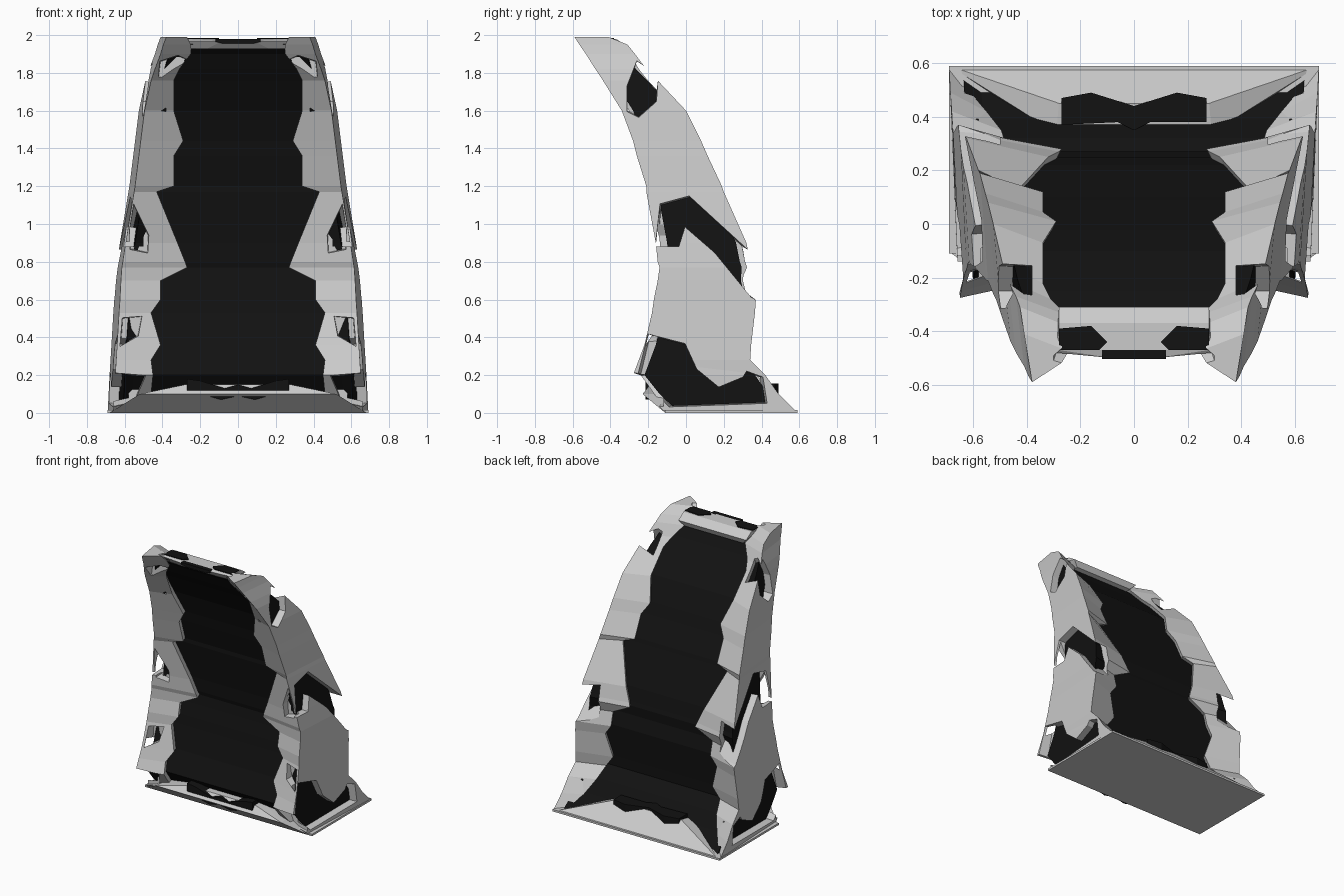
import bpy, bmesh
from mathutils import Vector

if "Cube" in bpy.data.objects:
    bpy.data.objects.remove(bpy.data.objects["Cube"])

black = bpy.data.materials.new("black")
black.diffuse_color = (0.006, 0.006, 0.006, 1)
black.use_nodes = True
black.node_tree.nodes["Principled BSDF"].inputs["Base Color"].default_value = black.diffuse_color


def finish(name, bm, mat=None):
    bmesh.ops.recalc_face_normals(bm, faces=bm.faces)
    me = bpy.data.meshes.new(name)
    bm.to_mesh(me)
    bm.free()
    ob = bpy.data.objects.new(name, me)
    bpy.context.collection.objects.link(ob)
    if mat:
        me.materials.append(mat)
    return ob


def loft(name, rings, mat=None):
    bm = bmesh.new()
    vs = [[bm.verts.new(p) for p in r] for r in rings]
    n = len(vs[0])
    for a, b in zip(vs, vs[1:]):
        for i in range(n):
            j = (i + 1) % n
            bm.faces.new((a[i], a[j], b[j], b[i]))
    bm.faces.new(vs[0][::-1])
    bm.faces.new(vs[-1])
    return finish(name, bm, mat)


def hull(name, pts, mat=None):
    # pts are given for +x and mirrored
    bm = bmesh.new()
    for x, y, z in pts:
        bm.verts.new((x, y, z))
        bm.verts.new((-x, y, z))
    res = bmesh.ops.convex_hull(bm, input=bm.verts)
    junk = [g for g in set(res["geom_interior"]) if isinstance(g, bmesh.types.BMVert)]
    bmesh.ops.delete(bm, geom=junk, context="VERTS")
    return finish(name, bm, mat)


def prism(name, poly, axis, a, b, mat=None, grow=1.0):
    # polygon extruded along an axis from a to b; the b end is scaled by grow
    c = sum((Vector(p) for p in poly), Vector((0, 0))) / len(poly)

    def ring(t, s):
        out = []
        for p in poly:
            q = list(c + (Vector(p) - c) * s)
            q.insert(axis, t)
            out.append(q)
        return out
    return loft(name, [ring(a, 1), ring(b, grow)], mat)


# stations up the frame: z, outer x, front y, back y, inner x
stations = [
    (0.00, .69, -.11, .59, .50), (0.10, .685, -.20, .49, .46),
    (0.20, .68, -.28, .42, .45), (0.28, .675, -.25, .34, .46),
    (0.36, .67, -.22, .345, .41), (0.53, .66, -.18, .365, .46),
    (0.60, .655, -.17, .37, .41), (0.70, .65, -.15, .345, .41),
    (0.77, .645, -.14, .35, .27), (0.80, .64, -.15, .34, .28),
    (0.90, .625, -.16, .32, .32), (1.17, .58, -.21, .20, .43),
    (1.20, .575, -.21, .19, .34), (1.36, .555, -.26, .115, .34),
    (1.44, .545, -.28, .08, .29), (1.60, .525, -.34, 0, .34),
    (1.76, .49, -.44, -.15, .34), (1.82, .47, -.48, -.21, .31),
    (1.90, .44, -.53, -.27, .25), (1.95, .425, -.565, -.31, .25),
    (1.99, .41, -.59, -.41, .27)]

# armoured side pillar, right side
rings = []
for z, xo, yf, yb, xi in stations:
    t = yb - yf
    d1 = min(.05 if z < 1.7 else .08, .4 * t)
    d2 = min(.07, .3 * t)
    xb = xi + max(0, .3 - z) * .45
    rings.append([(xo, yb, z), (xo - .03, yf, z), (xi, yf + d1, z),
                  (xi + .03, yf + min(.13, .45 * t), z),
                  (xb + .03, yb - min(.13, .45 * t), z), (xb, yb - d2, z)])
pillars = loft("side_pillars", rings)

# notches cut in the outer side (y, z) and the front (x, z)
side_notches = [
    ([(-.24, .2), (-.19, .41), (0, .36), (.06, .23), (.17, .14), (.29, .19),
      (.31, .22), (.39, .19), (.41, .06), (-.08, .04)], .58),
    ([(-.15, .88), (-.13, 1.1), (.02, 1.14), (.31, .87), (.40, .78),
      (.40, .59), (.33, .63), (.15, .85), (0, .98), (-.03, .88)], .50),
    ([(-.26, 1.86), (-.15, 1.78), (-.16, 1.65), (-.25, 1.57),
      (-.31, 1.6), (-.31, 1.73)], .38)]
front_notches = [
    ([(.68, .03), (.66, .2), (.50, .19), (.55, .06)], -.12),
    ([(.62, .36), (.61, .5), (.51, .51), (.53, .41)], -.12),
    ([(.57, .87), (.57, .97), (.55, 1.09), (.475, .94), (.48, .85)], -.09),
    ([(.42, 1.78), (.41, 1.86), (.32, 1.89), (.27, 1.87), (.38, 1.77)], -.42)]
cutters = [prism("cutter", p, 0, x, .8, grow=1.14) for p, x in side_notches]
cutters += [prism("cutter", p, 1, y, y - .4, grow=1.4) for p, y in front_notches]
bpy.context.view_layer.objects.active = pillars
for c in cutters:
    c.hide_render = True
    m = pillars.modifiers.new("notch", "BOOLEAN")
    m.operation, m.solver, m.object = "DIFFERENCE", "EXACT", c
    bpy.ops.object.modifier_apply(modifier=m.name)
    bpy.data.objects.remove(c)
pillars.modifiers.new("mirror", "MIRROR").use_mirror_merge = False

# black core: centre panel that also fills the pillars just below the armour
rings = []
for z, xo, yf, yb, xi in stations[:-1]:
    r = min(.1, .4 * (yb - yf))
    xs = min(xo - .12, xi + .1)
    half = [(xs, yf + r), (xo - .08, yf + .06), (xo - .055, yb - .055), (xs, yb - r)]
    z = min(max(z, .015), 1.93)
    rings.append([(x, y, z) for x, y in half] + [(-x, y, z) for x, y in half[::-1]])
loft("core_panel", rings, black)

# base plate with front and back sills
prism("base_plate", [(-.69, -.11), (.69, -.11), (.69, .59), (-.69, .59)], 2, 0, .015)
hull("back_sill", [(.69, .59, 0), (.34, .49, .09), (.28, .45, .14), (.29, .34, .12),
                   (.3, .33, 0)])
hull("front_sill", [(.68, -.11, 0), (.3, -.18, .06), (.28, -.19, .15),
                    (.52, -.23, .1), (.5, -.08, .1), (.28, -.1, .15)])

# black bow-shaped inserts in the sills
prism("front_insert", [(-.27, .18), (-.2, .17), (-.07, .13), (0, .15), (.07, .13),
                       (.2, .17), (.27, .18), (.27, .12), (.09, .07), (0, .09),
                       (-.09, .07), (-.27, .12)], 1, -.1, -.215, black)
prism("back_insert", [(-.27, .37), (-.27, .47), (-.16, .49), (0, .44), (.16, .49),
                      (.27, .47), (.27, .38), (.06, .38), (0, .35), (-.06, .38),
                      (-.27, .37)][:-1], 2, .08, .155, black)

# top crossbar with a black window on each side and a centre slot
hull("top_crossbar", [(.08, -.50, 1.97), (.29, -.48, 1.97), (.24, -.42, 1.89),
                      (.24, -.33, 1.90), (.28, -.31, 1.94), (.28, -.37, 1.98),
                      (.28, -.47, 1.98)])
for s in (-1, 1):
    prism("top_window", [(s * x, y) for x, y in
                         [(.16, -.38), (.28, -.39), (.28, -.47), (.13, -.47), (.1, -.44)]],
          2, 1.95, 1.986, black)
prism("top_slot", [(-.12, 1.965), (-.08, 1.955), (.08, 1.955), (.12, 1.965),
                   (.12, 1.98), (-.12, 1.98)], 1, -.46, -.503, black)
